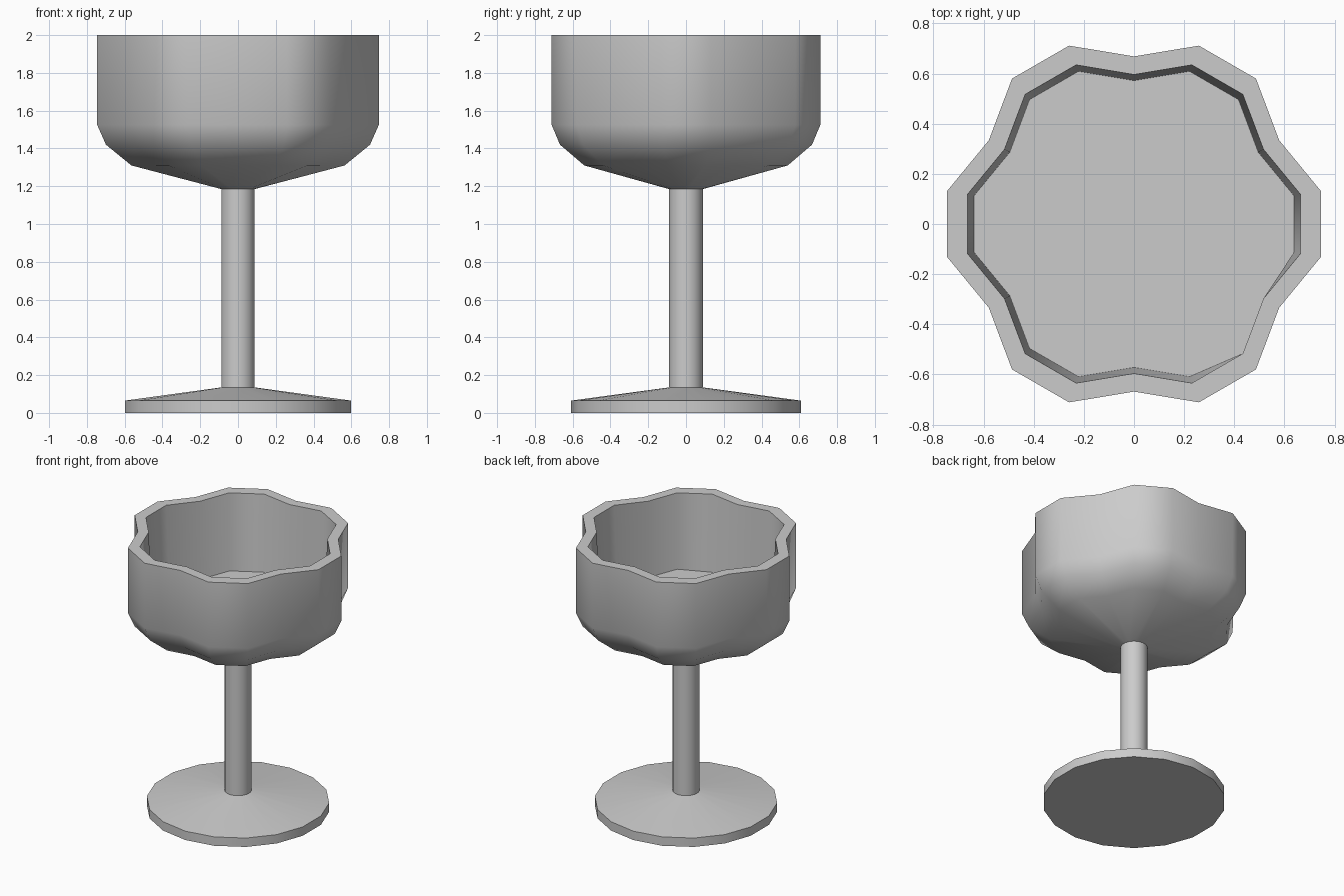
import bpy
import bmesh
from math import cos, sin, radians

SIDES = 18
VALLEY = 0.883  # radius factor at the six flute valleys

cube = bpy.data.objects.get("Cube")
if cube:
    bpy.data.objects.remove(cube, do_unlink=True)

grey = bpy.data.materials.new("plain_grey")
grey.use_nodes = True
colour = (0.6, 0.6, 0.6, 1.0)
grey.diffuse_color = colour
grey.node_tree.nodes["Principled BSDF"].inputs["Base Color"].default_value = colour


def lathe(name, profile, cap_start=False, cap_end=False, adjust=None):
    """Spin (radius, height, fluted) rings; caps close either end."""
    bm = bmesh.new()
    rings = []
    for level, (radius, z, fluted) in enumerate(profile):
        ring = []
        for k in range(SIDES):
            a = radians(20 * k + 10)
            r = radius * (VALLEY if fluted and k % 3 == 1 else 1)
            if adjust:
                r *= adjust(level, k)
            ring.append(bm.verts.new((r * cos(a), r * sin(a), z)))
        rings.append(ring)
    for low, high in zip(rings, rings[1:]):
        for k in range(SIDES):
            n = (k + 1) % SIDES
            bm.faces.new((low[k], low[n], high[n], high[k]))
    if cap_start:
        bm.faces.new(rings[0][::-1])
    if cap_end:
        bm.faces.new(rings[-1])
    mesh = bpy.data.meshes.new(name)
    bm.to_mesh(mesh)
    bm.free()
    mesh.materials.append(grey)
    obj = bpy.data.objects.new(name, mesh)
    bpy.context.collection.objects.link(obj)
    bpy.ops.object.select_all(action="DESELECT")
    obj.select_set(True)
    bpy.context.view_layer.objects.active = obj
    bpy.ops.object.shade_smooth_by_angle(angle=radians(45))
    return obj


# Foot: thin disc with a shallow cone on top
lathe("foot", [(0.608, 0, False), (0.608, 0.065, False), (0.09, 0.135, False)],
      cap_start=True)

# Stem
lathe("stem", [(0.09, 0.135, False), (0.09, 1.185, False)])


# Bowl: fluted wall, flat rim, inner wall and floor
def floor_quirk(level, k):
    """Two floor corners meet the wall without tapering."""
    return 0.675 / 0.648 if level == 6 and k in (15, 16) else 1


lathe("bowl", [(0.09, 1.185, False), (0.573, 1.31, True), (0.71, 1.42, True),
               (0.757, 1.525, True), (0.757, 2, True), (0.675, 2, True),
               (0.648, 1.44, True)],
      cap_end=True, adjust=floor_quirk)
